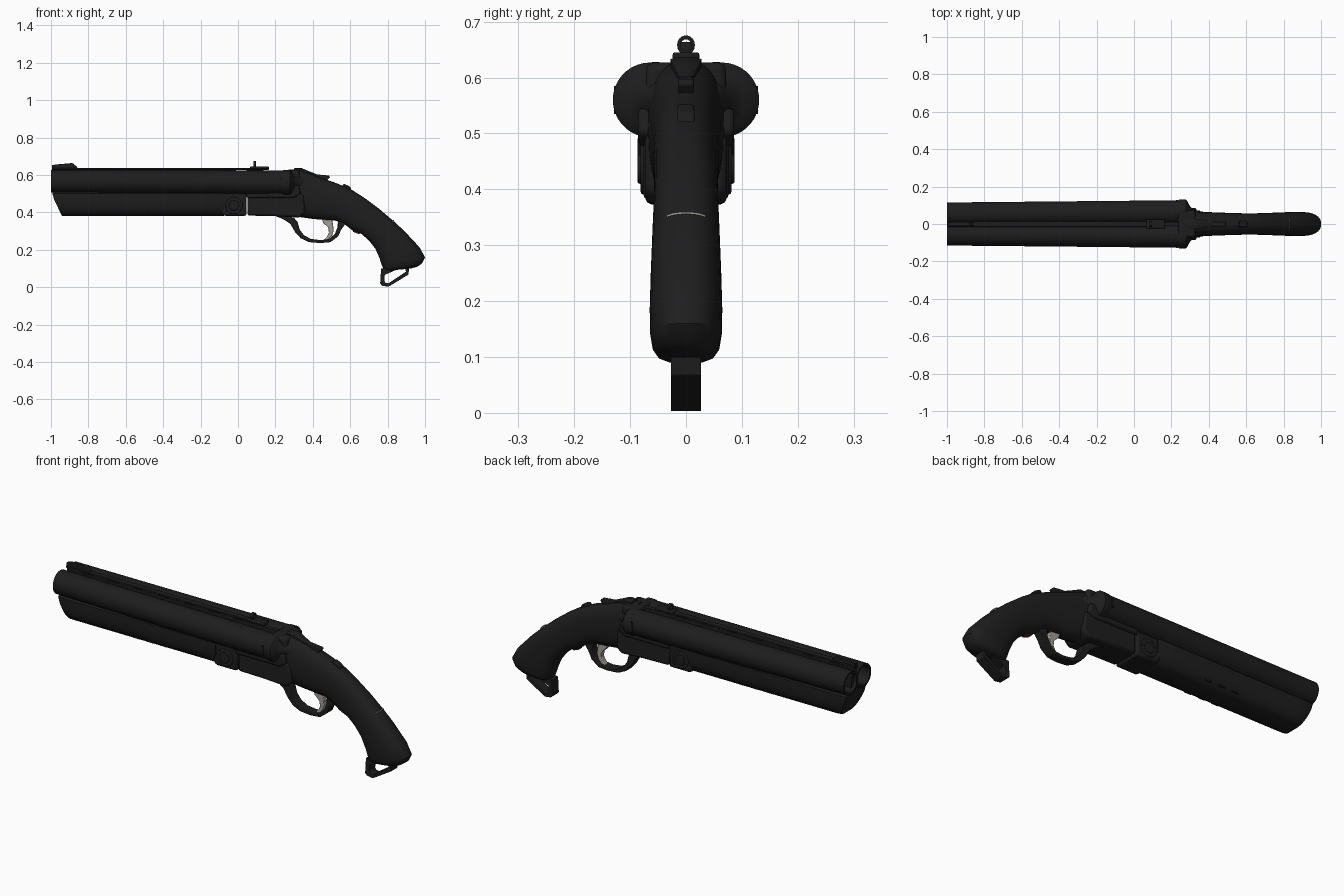
import bpy, bmesh, math
from mathutils import Vector

if "Cube" in bpy.data.objects:
    bpy.data.objects.remove(bpy.data.objects["Cube"])


def material(name, rgb):
    m = bpy.data.materials.new(name)
    m.diffuse_color = (*rgb, 1)
    m.use_nodes = True
    m.node_tree.nodes["Principled BSDF"].inputs["Base Color"].default_value = m.diffuse_color
    return m


BLACK = material("gunmetal black", (0.0125, 0.0125, 0.0125))
SILVER = material("warm steel", (0.36, 0.34, 0.30))
RED = material("dark red", (0.10, 0.012, 0.012))


def finish(name, bm, mat, bevel=0):
    bmesh.ops.recalc_face_normals(bm, faces=bm.faces)
    me = bpy.data.meshes.new(name)
    bm.to_mesh(me)
    bm.free()
    ob = bpy.data.objects.new(name, me)
    bpy.context.collection.objects.link(ob)
    me.materials.append(mat)
    if bevel:
        mod = ob.modifiers.new("bevel", "BEVEL")
        mod.width, mod.segments, mod.limit_method = bevel, 2, "ANGLE"
    return ob


def loft(name, rings, mat=BLACK, bevel=0):
    """Skin a list of equal-length closed rings and cap both ends."""
    bm = bmesh.new()
    vs = [[bm.verts.new(p) for p in r] for r in rings]
    n = len(vs[0])
    for a, b in zip(vs, vs[1:]):
        for i in range(n):
            j = (i + 1) % n
            bm.faces.new((a[i], a[j], b[j], b[i]))
    bm.faces.new(vs[0])
    bm.faces.new(vs[-1])
    return finish(name, bm, mat, bevel)


def prism(name, pts, hw, mat=BLACK, bevel=0.004, y=0):
    """Side outline (x, z) extruded across y."""
    return loft(name, [[(x, y + s * hw, z) for x, z in pts] for s in (-1, 1)], mat, bevel)


def box(name, x0, x1, z0, z1, hw, mat=BLACK, bevel=0.004, y=0):
    return prism(name, [(x0, z0), (x1, z0), (x1, z1), (x0, z1)], hw, mat, bevel, y)


def lathe_x(name, prof, n=36):
    """Profile of (x, centre y, centre z, radius) turned about the x direction."""
    ang = [2 * math.pi * i / n for i in range(n)]
    return loft(name, [[(x, cy + r * math.cos(a), cz + r * math.sin(a)) for a in ang]
                       for x, cy, cz, r in prof])


def disc(name, x, z, r, hw, mat=BLACK, bevel=0.004, n=28):
    return prism(name, [(x + r * math.cos(2 * math.pi * i / n), z + r * math.sin(2 * math.pi * i / n))
                        for i in range(n)], hw, mat, bevel)


def band(name, outer, inner, hw, closed=False, mat=BLACK, bevel=0.003):
    """Flat strip between two matching side outlines, extruded across y."""
    bm = bmesh.new()
    rows = [[bm.verts.new(p) for p in ((a, -hw, b), (c, -hw, d), (c, hw, d), (a, hw, b))]
            for (a, b), (c, d) in zip(outer, inner)]
    pairs = list(zip(rows, rows[1:])) + ([(rows[-1], rows[0])] if closed else [])
    for a, b in pairs:
        for i in range(4):
            j = (i + 1) % 4
            bm.faces.new((a[i], a[j], b[j], b[i]))
    if not closed:
        bm.faces.new(rows[0])
        bm.faces.new(rows[-1])
    return finish(name, bm, mat, bevel)


# Barrels with open bores, and the rounded fences behind them
for s, side in ((-1, "near"), (1, "far")):
    lathe_x("barrel_" + side, [(0.26, s * .063, .561, .063), (0.05, s * .061, .561, .064),
                               (-1, s * .054, .567, .061), (-1, s * .054, .567, .050),
                               (-.985, s * .054, .567, .046), (-.5, s * .054, .567, .046)])
    lathe_x("fence_" + side, [(.238, s * .064, .56, .064), (.245, s * .064, .56, .067),
                              (.278, s * .064, .56, .067), (.285, s * .062, .56, .062),
                              (.292, s * .055, .56, .052), (.305, s * .045, .56, .043),
                              (.33, s * .034, .56, .037), (.37, s * .025, .55, .03)])
    box("extractor_mark_" + side, .225, .236, .535, .585, .004, bevel=.001, y=s * .125)

# Web between barrels, sighting rib with vents
box("barrel_web", -.985, .27, .51, .598, .03)
box("rib_base", -.99, .25, .595, .622, .012, bevel=.002)
box("rib_top", -.995, .165, .628, .637, .015, bevel=.002)
for i in range(8):
    box("rib_post", -.99 + i * .148, -.90 + i * .148, .618, .632, .011, bevel=.001)

# Front sight ramp and rear ring sight
prism("front_sight", [(-.995, .632), (-.995, .652), (-.975, .656), (-.885, .664),
                      (-.862, .645), (-.855, .632)], .011, bevel=.002)
box("rear_sight_base", .065, .165, .632, .645, .024)
N = 16
rings = []
for x, flip in ((.083, 1), (.097, 1)):
    rings.append(x)
bm = bmesh.new()
rows = []
for i in range(N):
    c, t = math.cos(2 * math.pi * i / N), math.sin(2 * math.pi * i / N)
    rows.append([bm.verts.new((x, r * c, .658 + r * 1.1 * t))
                 for x, r in ((.083, .016), (.097, .016), (.097, .0095), (.083, .0095))])
for i in range(N):
    a, b = rows[i], rows[(i + 1) % N]
    for k in range(4):
        bm.faces.new((a[k], a[(k + 1) % 4], b[(k + 1) % 4], b[k]))
finish("rear_sight_ring", bm, BLACK)

# Fore-end: rounded trough with a slanted nose
half = [(.055, .522), (.086, .502), (.087, .47), (.085, .44), (.079, .415), (.064, .393), (.04, .382)]
sec = half + [(-y, z) for y, z in reversed(half)]


def fore_ring(x, k=1.0, slant=0.0):
    return [(x + slant * max(0, .49 - z), y * k, z) for y, z in sec]


loft("fore_end", [fore_ring(-.993, .93, .47), fore_ring(-.98, .99, .47), fore_ring(-.9),
                  fore_ring(-.25), fore_ring(-.09), fore_ring(-.075, .95)])
for s in (-1, 1):
    for i in range(3):
        box("fore_end_tab", -.56 + i * .08, -.52 + i * .08, .398, .406, .004, bevel=.002, y=s * .072)

# Hinge block with its pin
prism("hinge_block", [(-.095, .40), (-.075, .382), (.045, .382), (.045, .51), (-.085, .51)], .077, bevel=.01)
disc("hinge_boss", -.022, .437, .046, .081)
disc("hinge_pin", -.022, .437, .027, .087)

# Receiver
prism("receiver", [(.05, .383), (.20, .380), (.33, .372), (.36, .40), (.35, .50), (.05, .50)], .073, bevel=.012)
prism("action_bar", [(.045, .478), (.30, .478), (.335, .50), (.325, .545), (.045, .53)], .086, bevel=.008)
box("breech_block", .235, .33, .50, .627, .072, bevel=.014)

# Stock and pistol grip: (top point, bottom point, half width)
stock = [((.27, .630), (.27, .39), .070), ((.33, .630), (.33, .375), .068),
         ((.385, .608), (.40, .365), .064), ((.45, .583), (.46, .36), .061),
         ((.53, .555), (.525, .355), .059), ((.61, .520), (.572, .335), .057),
         ((.68, .475), (.61, .305), .057), ((.757, .417), (.66, .285), .059),
         ((.83, .355), (.70, .25), .061), ((.89, .30), (.735, .205), .063),
         ((.97, .214), (.757, .155), .065), ((1.0, .16), (.768, .12), .064),
         ((.985, .128), (.775, .104), .060), ((.96, .110), (.785, .092), .050),
         ((.925, .100), (.80, .088), .034)]
EXP = 2.5


def power(v):
    return math.copysign(abs(v) ** (2 / EXP), v)


def stock_ring(top, bottom, w, n=32):
    c = Vector(((top[0] + bottom[0]) / 2, 0, (top[1] + bottom[1]) / 2))
    d = Vector((top[0], 0, top[1])) - c
    return [c + d * power(math.cos(2 * math.pi * i / n)) +
            Vector((0, w * power(math.sin(2 * math.pi * i / n)), 0)) for i in range(n)]


loft("stock", [stock_ring(*s) for s in stock])

# Thin bright seam on the back of the grip
seam = []
for i in range(9):
    y = -.035 + .07 * i / 8
    dep = .0836 * (1 - (1 - (abs(y) / .061) ** EXP) ** (1 / EXP)) - .001
    seam.append((.832 - dep * .78, y, .357 - dep * .63))
loft("grip_seam", [[(p[0] + .002 * a, p[1], p[2] + .002 * b) for a, b in ((1, 1), (-1, 1), (-1, -1), (1, -1))]
                   for p in seam], SILVER)

# Sling loop under the grip
band("sling_loop", [(.765, .10), (.760, .02), (.770, .008), (.805, .003), (.912, .068), (.915, .12)],
     [(.785, .066), (.782, .035), (.788, .024), (.805, .021), (.898, .083), (.890, .112)], .027, closed=True)

# Trigger guard and trigger
band("trigger_guard", [(.19, .385), (.245, .362), (.28, .338), (.305, .295), (.335, .262), (.38, .241),
                       (.44, .236), (.495, .241), (.535, .272), (.553, .31), (.575, .34)],
     [(.25, .39), (.30, .37), (.318, .350), (.33, .308), (.352, .279), (.39, .258),
      (.44, .252), (.485, .257), (.517, .284), (.532, .32), (.535, .37)], .025)
band("trigger", [(.50, .375), (.508, .335), (.512, .305), (.503, .275), (.485, .256), (.465, .250)],
     [(.445, .375), (.455, .345), (.483, .318), (.486, .29), (.475, .270), (.463, .258)], .013, mat=SILVER)

# Red catch behind the guard
prism("red_catch", [(.605, .325), (.615, .296), (.645, .284), (.662, .29), (.66, .32)], .016, RED)

# Top lever on the tang, and safety button
levers = [(.30, .636, .026), (.34, .637, .028), (.38, .620, .020), (.43, .600, .010), (.47, .588, .010)]
loft("top_lever", [[(x, w, z - .03), (x, w, z - .004), (x, w * .6, z), (x, -w * .6, z), (x, -w, z - .004),
                    (x, -w, z - .03)] for x, z, w in levers])
prism("lever_thumbpiece", [(.40, .600), (.425, .603), (.487, .597), (.492, .588), (.475, .570), (.42, .575)], .014)
prism("safety_button", [(.555, .535), (.565, .553), (.585, .545), (.60, .537), (.61, .510)], .015)

bpy.ops.object.select_all(action="SELECT")
bpy.context.view_layer.objects.active = bpy.data.objects["stock"]
bpy.ops.object.shade_smooth_by_angle(angle=math.radians(35))
